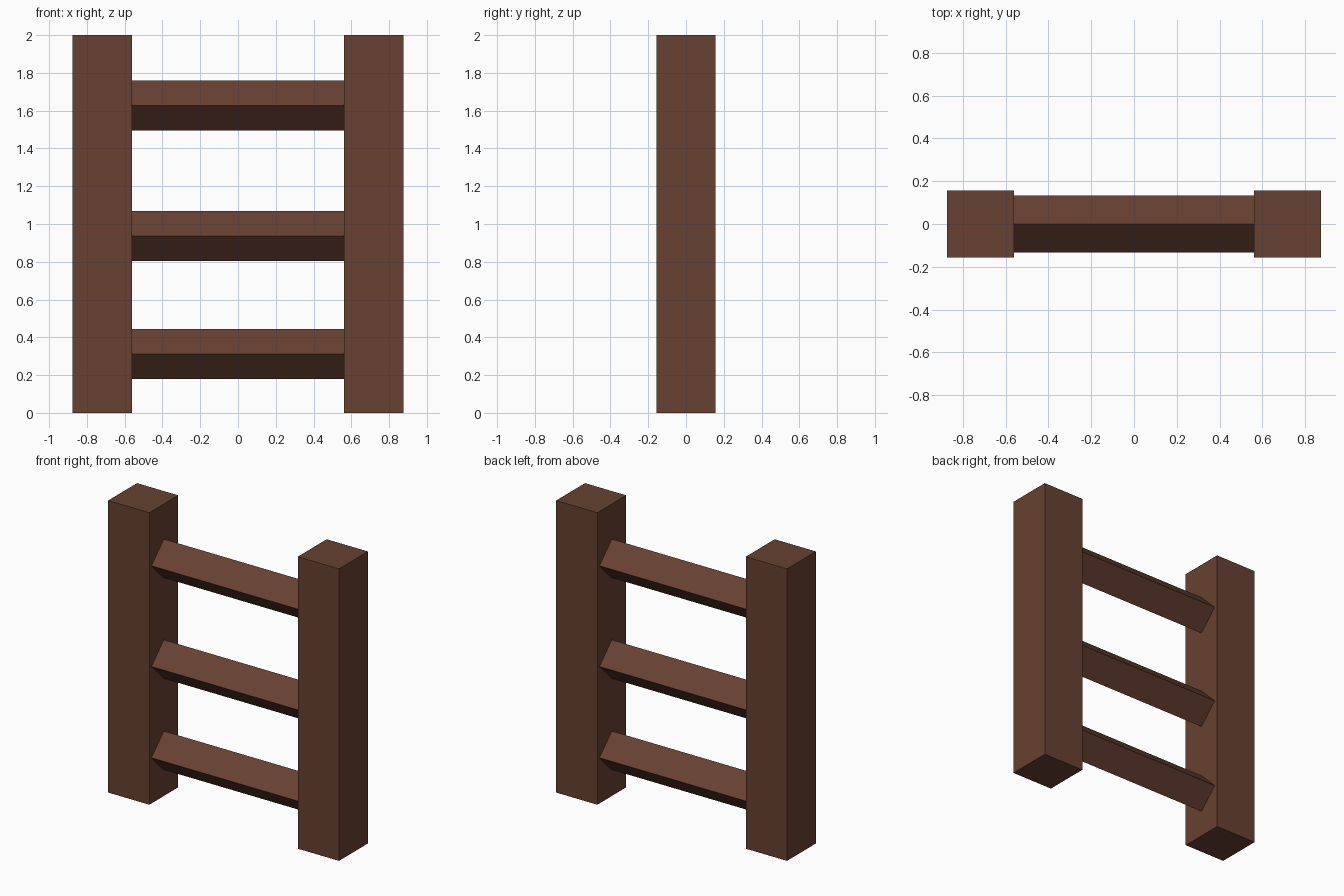
import bpy
import math

if "Cube" in bpy.data.objects:
    bpy.data.objects.remove(bpy.data.objects["Cube"])

wood = bpy.data.materials.new("brown_wood")
wood.diffuse_color = (0.136, 0.053, 0.032, 1)
wood.use_nodes = True
wood.node_tree.nodes["Principled BSDF"].inputs["Base Color"].default_value = wood.diffuse_color


def beam(name, location, size, tilt=0.0):
    """Square-cut timber, optionally turned about the x axis."""
    bpy.ops.mesh.primitive_cube_add(size=1, location=location)
    obj = bpy.context.object
    obj.name = name
    obj.scale = size
    bpy.ops.object.transform_apply(location=False, rotation=False, scale=True)
    obj.rotation_euler.x = tilt
    obj.data.materials.append(wood)
    return obj


HEIGHT = 2.0
POST = 0.3125        # post thickness
POST_X = 0.71875     # post centre
RUNG = 0.1875        # rung thickness
SPAN = 2 * POST_X - POST

# Upright posts
for side, name in ((-1, "left_post"), (1, "right_post")):
    beam(name, (side * POST_X, 0, HEIGHT / 2), (POST, POST, HEIGHT))

# Rungs set on edge between the posts
for name, z in (("lower_rung", 0.3125), ("middle_rung", 0.9375), ("upper_rung", 1.6275)):
    beam(name, (0, 0, z), (SPAN, RUNG, RUNG), math.radians(45))
